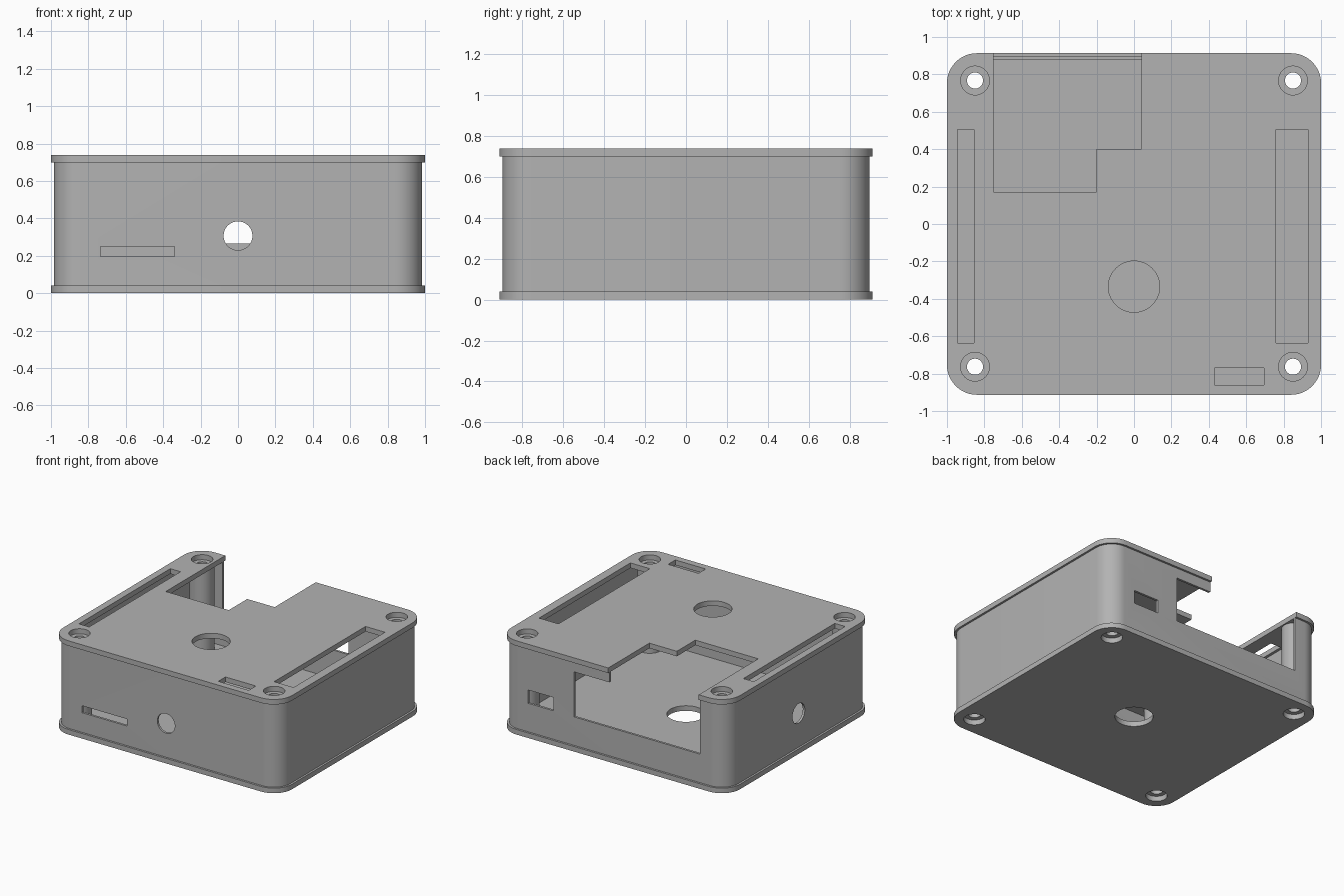
import bpy
import bmesh
from math import cos, sin, pi, radians
from mathutils import Matrix, Vector

start = bpy.data.objects.get("Cube")
if start:
    bpy.data.objects.remove(start, do_unlink=True)

plastic = bpy.data.materials.new("grey_plastic")
plastic.use_nodes = True
GREY = (0.45, 0.45, 0.45, 1)
plastic.diffuse_color = GREY
plastic.node_tree.nodes["Principled BSDF"].inputs["Base Color"].default_value = GREY

HEIGHT, PLATE, INSET, WALL = 0.74, 0.04, 0.016, 0.018
HALF_X, HALF_Y, CORNER = 1.0, 0.913, 0.16
SCREWS = [(x, y) for x in (-0.85, 0.85) for y in (-0.763, 0.767)]


def make_object(name, bm):
    bmesh.ops.recalc_face_normals(bm, faces=bm.faces)
    mesh = bpy.data.meshes.new(name)
    bm.to_mesh(mesh)
    bm.free()
    mesh.materials.append(plastic)
    obj = bpy.data.objects.new(name, mesh)
    bpy.context.collection.objects.link(obj)
    return obj


def prism(name, outline, z0, z1):
    """Extrude a flat outline from z0 up to z1."""
    bm = bmesh.new()
    face = bm.faces.new([bm.verts.new((x, y, z0)) for x, y in outline])
    top = bmesh.ops.extrude_face_region(bm, geom=[face])["geom"]
    moved = [v for v in top if isinstance(v, bmesh.types.BMVert)]
    bmesh.ops.translate(bm, verts=moved, vec=(0, 0, z1 - z0))
    return make_object(name, bm)


def rounded(inset, steps=12):
    """Rounded rectangle outline, inset from the plate edge."""
    r = CORNER - inset
    points = []
    for i, (sx, sy) in enumerate([(1, 1), (-1, 1), (-1, -1), (1, -1)]):
        for k in range(steps + 1):
            a = (i + k / steps) * pi / 2
            points.append((sx * (HALF_X - CORNER) + r * cos(a),
                           sy * (HALF_Y - CORNER) + r * sin(a)))
    return points


def box(x0, x1, y0, y1, z0, z1):
    return prism("cutter", [(x0, y0), (x1, y0), (x1, y1), (x0, y1)], z0, z1)


def cylinder(name, center, radius, depth, axis="Z", sides=48):
    bm = bmesh.new()
    turn = {"X": Matrix.Rotation(pi / 2, 4, "Y"),
            "Y": Matrix.Rotation(pi / 2, 4, "X"), "Z": Matrix()}[axis]
    bmesh.ops.create_cone(bm, cap_ends=True, segments=sides, radius1=radius,
                          radius2=radius, depth=depth,
                          matrix=Matrix.Translation(Vector(center)) @ turn)
    return make_object(name, bm)


def cut(target, cutters):
    """Subtract each cutter, then remove it."""
    bpy.context.view_layer.objects.active = target
    for cutter in cutters:
        cutter.hide_render = True
        mod = target.modifiers.new("cut", "BOOLEAN")
        mod.operation = "DIFFERENCE"
        mod.solver = "EXACT"
        mod.object = cutter
        bpy.ops.object.modifier_apply(modifier=mod.name)
        bpy.data.objects.remove(cutter, do_unlink=True)


def screw_holes():
    return [cylinder("cutter", (x, y, HEIGHT / 2), 0.077, 2) for x, y in SCREWS]


# Base plate with a central hole and screw recesses
base = prism("base_plate", rounded(0), 0, PLATE)
cut(base, screw_holes() + [cylinder("cutter", (0, 0, 0), 0.137, 1)])

# Lid with round hole, long slots, small slot and stepped corner opening
lid_bottom = HEIGHT - PLATE
lid = prism("lid", rounded(0), lid_bottom, HEIGHT)
stepped = [(-0.75, 0.17), (-0.2, 0.17), (-0.2, 0.4), (0.04, 0.4), (0.04, 1.2), (-0.75, 1.2)]
cut(lid, screw_holes() + [
    cylinder("cutter", (0, -0.335, HEIGHT), 0.137, 1),
    box(-0.945, -0.855, -0.635, 0.505, 0.5, 1),
    box(0.76, 0.93, -0.635, 0.505, 0.5, 1),
    box(0.43, 0.695, -0.86, -0.77, 0.5, 1),
    prism("cutter", stepped, 0.5, 1),
])

# Hollow side walls with ports
walls = prism("side_walls", rounded(INSET), PLATE, lid_bottom)
cut(walls, [
    prism("cutter", rounded(INSET + WALL), -0.5, 1.5),
    box(-0.735, -0.34, -1, -0.8, 0.195, 0.25),          # front slot
    cylinder("cutter", (0, -0.9, 0.307), 0.077, 0.3, "Y"),   # front round port
    cylinder("cutter", (-0.98, 0, 0.307), 0.077, 0.3, "X"),  # side round port
    box(0.53, 0.75, 0.8, 1, 0.265, 0.37),               # rear port
    box(-0.75, 0.04, 0.8, 1, 0.265, 1),                 # rear open bay
    box(0, 0.35, 0.8, 1, 0.265, 0.62),                  # bay under the lip
])

# Hollow screw pillars
pillars = []
for i, (x, y) in enumerate(SCREWS):
    middle = (x, y, HEIGHT / 2)
    pillar = cylinder(f"screw_pillar_{i + 1}", middle, 0.09, lid_bottom - PLATE)
    cut(pillar, [cylinder("cutter", middle, 0.043, 2)])
    pillars.append(pillar)

# Smooth the curves, keep the edges sharp
bpy.ops.object.select_all(action="DESELECT")
for obj in [base, lid, walls] + pillars:
    obj.select_set(True)
bpy.context.view_layer.objects.active = base
bpy.ops.object.shade_smooth_by_angle(angle=radians(30))
